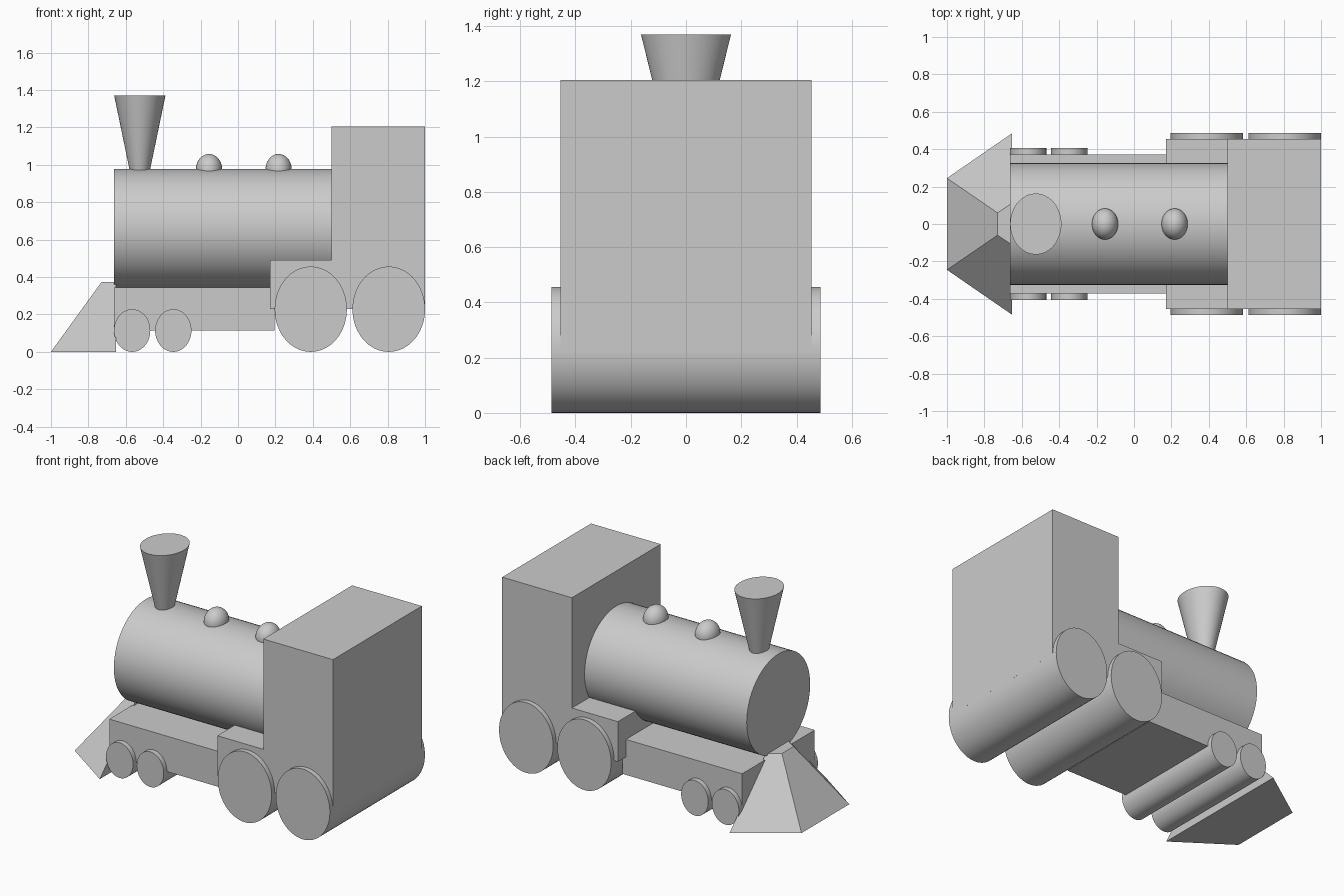
import bpy
import bmesh
from math import radians
from mathutils import Matrix

if "Cube" in bpy.data.objects:
    bpy.data.objects.remove(bpy.data.objects["Cube"], do_unlink=True)

grey = bpy.data.materials.new("plain grey")
grey.use_nodes = True
grey.diffuse_color = (0.6, 0.6, 0.6, 1)
grey.node_tree.nodes["Principled BSDF"].inputs["Base Color"].default_value = (0.6, 0.6, 0.6, 1)


def finish(name, bm, smooth=False):
    """Turn a bmesh into a named grey object."""
    bmesh.ops.recalc_face_normals(bm, faces=bm.faces)
    mesh = bpy.data.meshes.new(name)
    bm.to_mesh(mesh)
    bm.free()
    mesh.materials.append(grey)
    obj = bpy.data.objects.new(name, mesh)
    bpy.context.collection.objects.link(obj)
    if smooth:
        bpy.ops.object.select_all(action="DESELECT")
        obj.select_set(True)
        bpy.context.view_layer.objects.active = obj
        bpy.ops.object.shade_smooth_by_angle(angle=radians(35))
    return obj


def box(name, x0, x1, half_y, z0, z1):
    bm = bmesh.new()
    place = Matrix.Translation(((x0 + x1) / 2, 0, (z0 + z1) / 2))
    bmesh.ops.create_cube(bm, size=1, matrix=place @ Matrix.Diagonal((x1 - x0, 2 * half_y, z1 - z0, 1)))
    return finish(name, bm)


def cylinder(name, centre, scale, axis=None, r0=1, r1=1):
    """Capped cone of unit size, turned to an axis, then stretched to scale."""
    bm = bmesh.new()
    turn = Matrix.Rotation(radians(90), 4, axis) if axis else Matrix.Identity(4)
    bmesh.ops.create_cone(bm, cap_ends=True, segments=64, radius1=r0, radius2=r1, depth=2,
                          matrix=Matrix.Translation(centre) @ Matrix.Diagonal((*scale, 1)) @ turn)
    return finish(name, bm, True)


# Body
box("cab", 0.5, 1.0, 0.455, 0.23, 1.205)
box("footplate", 0.17, 0.5, 0.455, 0.23, 0.49)
box("chassis", -0.663, 0.195, 0.372, 0.113, 0.343)
cylinder("boiler", (-0.08, 0, 0.658), (0.583, 0.325, 0.32), "Y")

# Chimney and domes
cylinder("chimney", (-0.525, 0, 1.155), (0.137, 0.163, 0.215), r0=0.35)
for name, x in (("front_dome", -0.155), ("rear_dome", 0.217)):
    bm = bmesh.new()
    bmesh.ops.create_uvsphere(bm, u_segments=48, v_segments=24, radius=1,
                              matrix=Matrix.Translation((x, 0, 0.975)) @ Matrix.Diagonal((0.07, 0.083, 0.083, 1)))
    finish(name, bm, True)

# Wheels, each a roller across the full width
for name, x, rx, rz, half_y in (("front_small_wheels", -0.566, 0.097, 0.114, 0.405),
                                ("rear_small_wheels", -0.346, 0.097, 0.114, 0.405),
                                ("front_large_wheels", 0.389, 0.193, 0.228, 0.487),
                                ("rear_large_wheels", 0.806, 0.194, 0.228, 0.487)):
    cylinder(name, (x, 0, rz), (rx, half_y, rz), "X")

# Wedge guard at the nose
bm = bmesh.new()
rings = []
for z, nose_x, nose_y, back_y in ((0, -1.0, 0.245, 0.485), (0.373, -0.73, 0.06, 0.112)):
    outline = ((nose_x, nose_y), (nose_x, -nose_y), (-0.652, -back_y), (-0.652, back_y))
    rings.append([bm.verts.new((x, y, z)) for x, y in outline])
    bm.faces.new(rings[-1])
low, high = rings
for i in range(4):
    j = (i + 1) % 4
    bm.faces.new((low[i], low[j], high[j], high[i]))
finish("nose_guard", bm)
